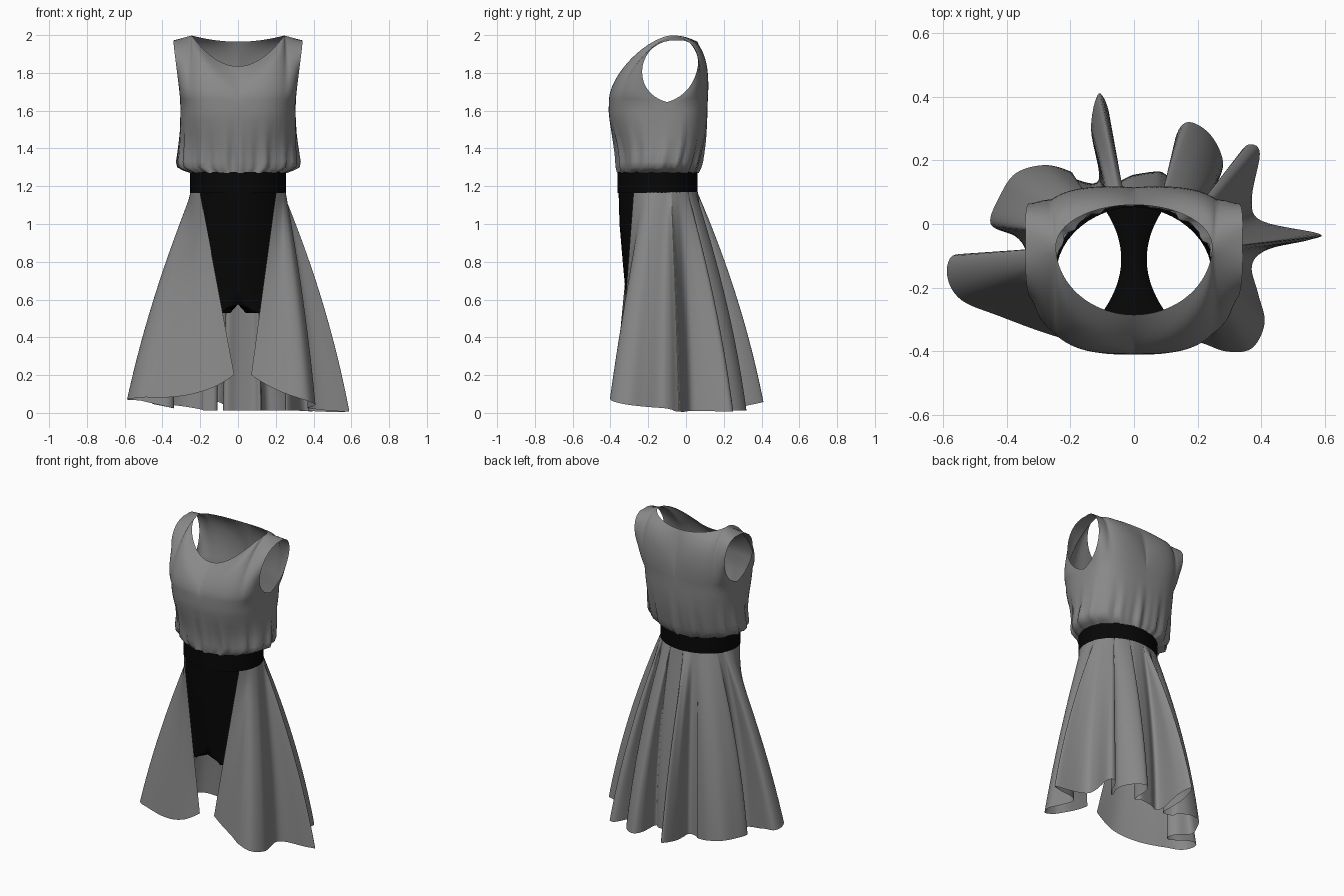
import bpy, bmesh, math
from mathutils import Vector as V

if "Cube" in bpy.data.objects:
    bpy.data.objects.remove(bpy.data.objects["Cube"])


def material(name, value):
    m = bpy.data.materials.new(name)
    m.diffuse_color = (value, value, value, 1)
    m.use_nodes = True
    m.node_tree.nodes["Principled BSDF"].inputs["Base Color"].default_value = m.diffuse_color
    return m


GREY, BLACK = material("grey cloth", 0.25), material("black cloth", 0.002)


def build(name, grids, mat, mirror=False):
    """Make one smooth object from grids of points (each a list of rows)."""
    bm = bmesh.new()
    for rows in grids:
        vs = [[bm.verts.new(p) for p in row] for row in rows]
        for a, b in zip(vs, vs[1:]):
            for i in range(len(a) - 1):
                bm.faces.new((a[i], a[i + 1], b[i + 1], b[i]))
    if mirror:
        geom = bm.verts[:] + bm.edges[:] + bm.faces[:]
        bmesh.ops.mirror(bm, geom=geom, axis='X', merge_dist=0.0001)
    bmesh.ops.remove_doubles(bm, verts=bm.verts[:], dist=0.0003)
    bmesh.ops.recalc_face_normals(bm, faces=bm.faces[:])
    for f in bm.faces:
        f.smooth = True
    me = bpy.data.meshes.new(name)
    bm.to_mesh(me)
    bm.free()
    me.materials.append(mat)
    ob = bpy.data.objects.new(name, me)
    bpy.context.collection.objects.link(ob)
    return ob


def oval(a, z, rx, yf, yb, yc, n=2.0):
    """Point on a body cross-section; angle 0 is the front, +90 degrees is +x."""
    s, c = math.sin(a), math.cos(a)
    r = (abs(s) ** n + abs(c) ** n) ** (-1 / n)
    return V((rx * s * r, yc - ((yc - yf) if c > 0 else (yb - yc)) * c * r, z))


def lerp_keys(keys, t):
    for (t0, a), (t1, b) in zip(keys, keys[1:]):
        if t <= t1:
            return V(a).lerp(V(b), (t - t0) / (t1 - t0))
    return V(keys[-1][1])


TAU = 2 * math.pi

# Belt
build("belt", [[[oval(TAU * i / 64, z, 0.253, -0.362, 0.062, -0.15) for i in range(65)]
                for z in (1.165, 1.22, 1.275)]], BLACK)

# Bodice, lower blouse gathered at the waist: z, rx, front y, back y, centre y, squareness
BLOUSE = [(1.27, 0.25, -0.36, 0.06, -0.15, 2.0), (1.283, 0.285, -0.362, 0.066, -0.14, 2.0),
          (1.30, 0.315, -0.365, 0.074, -0.13, 2.0), (1.33, 0.320, -0.367, 0.082, -0.12, 2.05),
          (1.37, 0.316, -0.371, 0.090, -0.11, 2.1), (1.42, 0.312, -0.380, 0.099, -0.10, 2.2),
          (1.48, 0.308, -0.392, 0.107, -0.10, 2.4), (1.55, 0.306, -0.405, 0.112, -0.10, 2.7),
          (1.60, 0.305, -0.410, 0.114, -0.10, 2.9), (1.645, 0.306, -0.408, 0.115, -0.10, 3.0)]


def column_angle(s, side):
    """Angle of column s (-1 armpit, 0 centre, 1 armpit) on the front or back."""
    a = math.copysign(abs(s) ** 1.8 * math.pi / 2, s)
    return a if side > 0 else math.pi - a


def blouse_point(a, k):
    p = oval(a, *k)
    amp = 0.009 * max(0, 1 - abs(k[0] - 1.32) / 0.2)
    w = 1 + amp / 0.3 * (math.sin(17 * a) + 0.7 * math.sin(29 * a + 1))
    return V((p.x * w, k[4] + (p.y - k[4]) * w, p.z))


STEPS = [i / 32 for i in range(-32, 33)]
grids = [[[blouse_point(column_angle(s, side), k) for s in STEPS] for k in BLOUSE] for side in (1, -1)]

# Bodice, upper front and back panels: columns rise from bust line to neck rim or shoulder seam
SEAM = 0.6875
START = {1: [(0, (0, 0.005, 0.07)), (SEAM, (0.02, -0.02, 0.10)), (1, (0, -0.21, 0.055))],
         -1: [(0, (0, 0, 0.12)), (SEAM, (0.02, 0.02, 0.13)), (1, (0, 0.20, 0.055))]}
END = {1: [(0, (0, -0.055, -0.05)), (SEAM, (0.01, -0.15, -0.05)), (1, (0.01, -0.21, 0.015))],
       -1: [(0, (0, 0.04, -0.10)), (SEAM, (0.02, 0.16, -0.01)), (1, (0.01, 0.16, 0.02))]}
NECK, TIP = V((0.245, -0.07, 1.998)), V((0.34, -0.045, 1.972))


def column(s, side):
    u, sign = abs(s), (1 if s >= 0 else -1)
    b = oval(column_angle(u, side), *BLOUSE[-1])
    if u <= SEAM:
        f = u / SEAM * math.pi / 2
        depth, low = (-0.215, 1.835) if side > 0 else (0.13, 1.965)
        t = V((NECK.x * math.sin(f), NECK.y + depth * math.cos(f),
               low + (NECK.z - low) * math.sin(f) ** 2))
    else:
        t = NECK.lerp(TIP, (u - SEAM) / (1 - SEAM))
    p1, p2 = b + lerp_keys(START[side], u), t + lerp_keys(END[side], u)
    pts = []
    for j in range(17):
        k = j / 16
        p = b * (1 - k) ** 3 + p1 * 3 * k * (1 - k) ** 2 + p2 * 3 * k * k * (1 - k) + t * k ** 3
        pts.append(V((p.x * sign, p.y, p.z)))
    return pts


for side in (1, -1):
    grids.append([column(s, side) for s in STEPS])
build("bodice", grids, GREY)

# Shorts: half a hip tube plus one leg ring around a narrow crotch, mirrored
HIPS = [(1.17, 0.243, -0.357, 0.053, -0.15, 1.9), (1.0, 0.257, -0.352, 0.066, -0.14, 1.75),
        (0.8, 0.278, -0.335, 0.085, -0.12, 1.8), (0.66, 0.285, -0.322, 0.095, -0.11, 1.9),
        (0.575, 0.288, -0.315, 0.098, -0.105, 2.0)]
hip = [[oval(math.pi * i / 24, *k) for i in range(25)] for k in HIPS]
top = hip[-1] + [V((0, 0.098 - 0.413 * i / 24, 0.575)) for i in range(1, 25)]
leg = []
for i, p in enumerate(top):
    if i <= 24:
        x = max(p.x, 0.06 + 0.03 * abs(i / 12 - 1))
    else:
        x = 0.04 + 0.085 * min(1, abs((p.y + 0.11) / 0.2)) ** 2
    leg.append(V((x, p.y, 0.53)))
leg[24] = V((0.10, 0.098, 0.53))
leg[0] = leg[48] = V((0.10, -0.308, 0.53))
build("shorts", [hip, [top, leg]], BLACK, mirror=True)

# Skirt: hem outline from the left front edge round the back to the right front edge
HEM = [(-.02, -.37), (-.15, -.375), (-.27, -.345), (-.42, -.29), (-.54, -.24), (-.585, -.17),
       (-.57, -.10), (-.48, -.10), (-.38, -.12), (-.34, -.09), (-.37, -.04), (-.45, 0),
       (-.42, .09), (-.37, .16), (-.28, .185), (-.2, .165), (-.18, .14), (-.11, .14),
       (-.135, .30), (-.11, .41), (-.075, .33), (-.075, .14), (0, .155), (.08, .165),
       (.12, .15), (.13, .27), (.17, .32), (.24, .28), (.28, .19), (.25, .10),
       (.28, .12), (.33, .22), (.365, .25), (.395, .22), (.37, .08), (.40, .01),
       (.58, -.03), (.55, -.05), (.42, -.08), (.37, -.13), (.39, -.22), (.41, -.31),
       (.37, -.39), (.29, -.40), (.2, -.37), (.07, -.35)]


def spline(pts, steps):
    P = [V(p) for p in [pts[0]] + pts + [pts[-1]]]
    out = []
    for a, b, c, d in zip(P, P[1:], P[2:], P[3:]):
        for i in range(steps):
            t = i / steps
            out.append(b + (c - a) * 0.5 * t + (a - b * 2.5 + c * 2 - d * 0.5) * t * t
                       + ((b - c) * 1.5 + (d - a) * 0.5) * t ** 3)
    return out + [P[-1]]


hem = spline(HEM, 6)
arc = [0.0]
for a, b in zip(hem, hem[1:]):
    arc.append(arc[-1] + (b - a).length)
turn = [math.atan2(p.x, p.y + 0.15) for p in hem]      # angle round the body
rows = []
for j in range(25):
    t = j / 24
    row = []
    for p, d, g in zip(hem, arc, turn):
        u = 0.6 * (g - turn[0]) / (turn[-1] - turn[0]) + 0.4 * d / arc[-1]
        edge = 0.927 + u * (TAU - 2 * 0.927)
        w = oval(-edge, 1.17, 0.252, -0.362, 0.062, -0.15)
        near = min(d, arc[-1] - d)
        r = math.hypot(p.x, p.y + 0.1)
        lift = 0.045 * max(0, min(1, (r - 0.3) / 0.22)) if p.x < 0.1 else 0
        z = 0.012 - 0.012 * max(0, min(1, (p.x - 0.3) / 0.2)) + 0.19 * math.exp(-near / 0.25) + lift
        # cloth spreads over the hips first, then hangs straighter
        spread = math.hypot(p.x - w.x, p.y - w.y)
        k = (0.38 + 0.55 * max(0, min(1, (0.3 - spread) / 0.2))) * min(1, near / 0.8)
        f = t * (1 + k - k * t)
        row.append(V((w.x + (p.x - w.x) * f, w.y + (p.y - w.y) * f, 1.17 + (z - 1.17) * t)))
    rows.append(row)
build("skirt", [rows], GREY)
